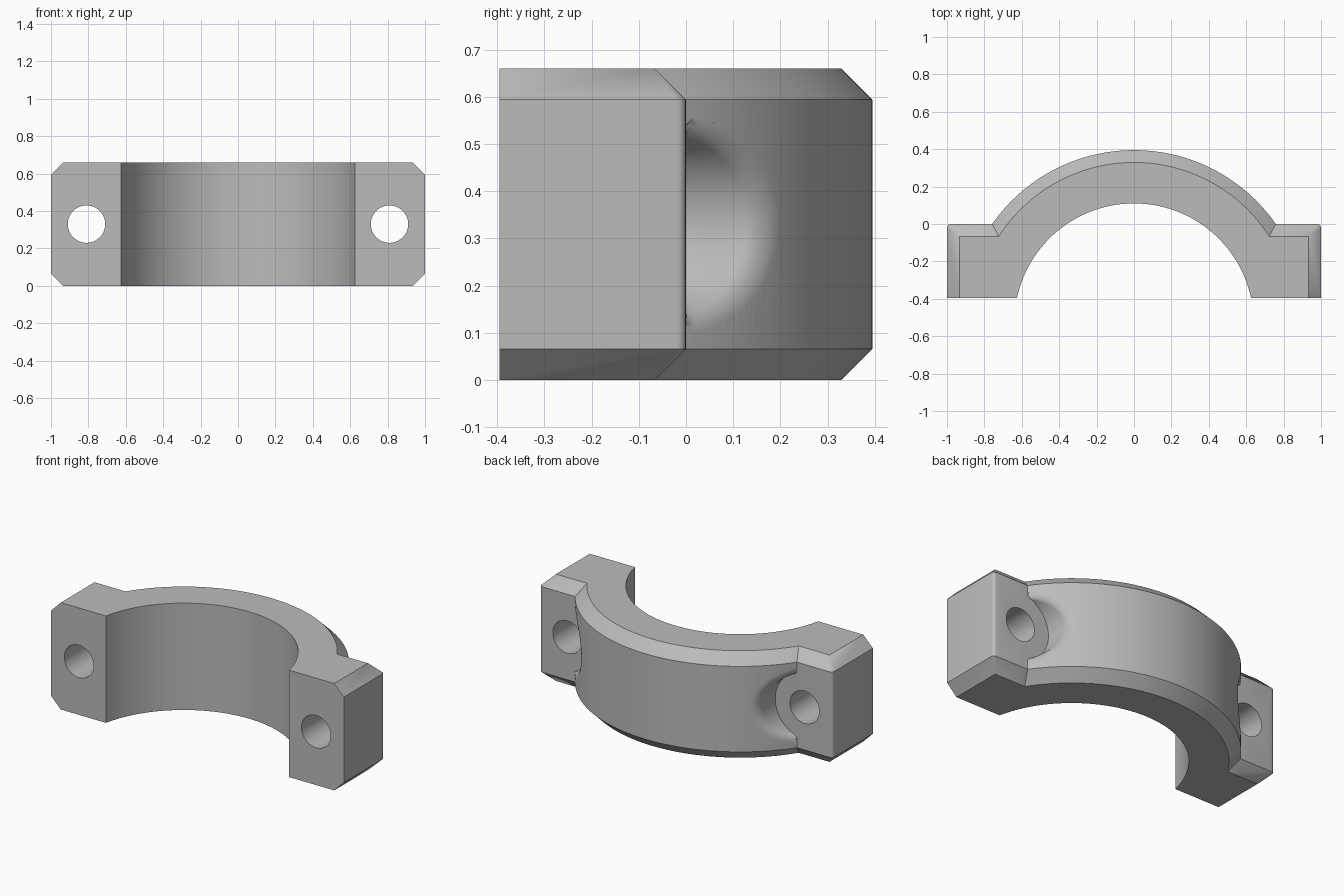
import bpy, bmesh
from math import sin, cos, pi, sqrt, atan2

cube = bpy.data.objects.get("Cube")
if cube:
    bpy.data.objects.remove(cube, do_unlink=True)

# Main dimensions
CY = -0.53                 # y of the arc centre
R_IN, R_OUT = 0.64, 0.925  # bore and outer wall radii
FRONT = -0.395
HEIGHT, CHAMFER = 0.66, 0.066
HOLE_X, HOLE_Z, HOLE_R = 0.81, HEIGHT / 2, 0.1
POCKET_R, ROUND = 0.2, 0.036
CORNER = 0.02

steel = bpy.data.materials.new("steel_grey")
steel.use_nodes = True
grey = (0.5, 0.5, 0.5, 1)
steel.diffuse_color = grey
steel.node_tree.nodes["Principled BSDF"].inputs["Base Color"].default_value = grey


def loft(name, rings):
    """Closed solid through equal-length rings of points."""
    bm = bmesh.new()
    vs = [[bm.verts.new(p) for p in ring] for ring in rings]
    n = len(vs[0])
    for a, b in zip(vs, vs[1:]):
        for i in range(n):
            j = (i + 1) % n
            bm.faces.new((a[i], a[j], b[j], b[i]))
    bm.faces.new(vs[0])
    bm.faces.new(vs[-1])
    bmesh.ops.remove_doubles(bm, verts=bm.verts, dist=1e-6)
    bmesh.ops.recalc_face_normals(bm, faces=bm.faces)
    mesh = bpy.data.meshes.new(name)
    bm.to_mesh(mesh)
    bm.free()
    mesh.materials.append(steel)
    obj = bpy.data.objects.new(name, mesh)
    bpy.context.collection.objects.link(obj)
    return obj


def arc(r, y_end, n):
    """Arc over the top from left to right, ending at height y_end."""
    a = atan2(y_end - CY, sqrt(r * r - (y_end - CY) ** 2))
    angles = [pi - a + (2 * a - pi) * i / n for i in range(n + 1)]
    return [(r * cos(t), CY + r * sin(t)) for t in angles]


def outline(d):
    """Plan of the clamp half, with outer sides and back moved in by d."""
    ear = [(1 - d, FRONT)]
    for i in range(5):
        t = i / 4 * pi / 2
        c = CORNER if d == 0 else 0
        ear.append((1 - d - c + c * cos(t), -d - c + c * sin(t)))
    left_ear = [(-x, y) for x, y in reversed(ear)]
    wall = list(reversed(arc(R_OUT - d, -d, 96)))
    return arc(R_IN, FRONT, 96) + ear + wall + left_ear


# Clamp body with chamfered upper and lower outer edges
levels = [(0, CHAMFER), (CHAMFER, 0), (HEIGHT - CHAMFER, 0), (HEIGHT, CHAMFER)]
body = loft("clamp_half", [[(x, y, z) for x, y in outline(d)] for z, d in levels])


def wall_y(x):
    return sqrt(max(R_OUT ** 2 - x * x, 0)) + CY


def circle(cx, r, height, n=96):
    """Ring about a bolt axis; height gives y from x."""
    pts = []
    for i in range(n):
        t = 2 * pi * i / n
        x = cx + r * cos(t)
        pts.append((x, height(x), HOLE_Z + r * sin(t)))
    return pts


# Bolt holes and bolt head pockets with rounded rims
cutters = []
floor = 0.0005
for side, sx in (("left", 1), ("right", -1)):
    cx = sx * HOLE_X
    cutters.append(loft(side + "_hole_cutter", [
        circle(cx, HOLE_R, lambda x: -0.6), circle(cx, HOLE_R, lambda x: 0.3)]))
    rings = [circle(cx, POCKET_R, lambda x: floor)]
    for i in range(7):
        t = i / 6 * pi / 2
        depth = ROUND * (1 - sin(t))
        rings.append(circle(cx, POCKET_R + ROUND * (1 - cos(t)),
                            lambda x: max(wall_y(x) - depth, floor)))
    rings.append(circle(cx, POCKET_R + ROUND, lambda x: 0.6))
    cutters.append(loft(side + "_pocket_cutter", rings))

bpy.ops.object.select_all(action="DESELECT")
bpy.context.view_layer.objects.active = body
body.select_set(True)
for cutter in cutters:
    mod = body.modifiers.new(cutter.name, "BOOLEAN")
    mod.operation = "DIFFERENCE"
    mod.solver = "EXACT"
    mod.object = cutter
    bpy.ops.object.modifier_apply(modifier=mod.name)
for cutter in cutters:
    bpy.data.objects.remove(cutter, do_unlink=True)

bpy.ops.object.shade_smooth_by_angle(angle=pi / 6)
